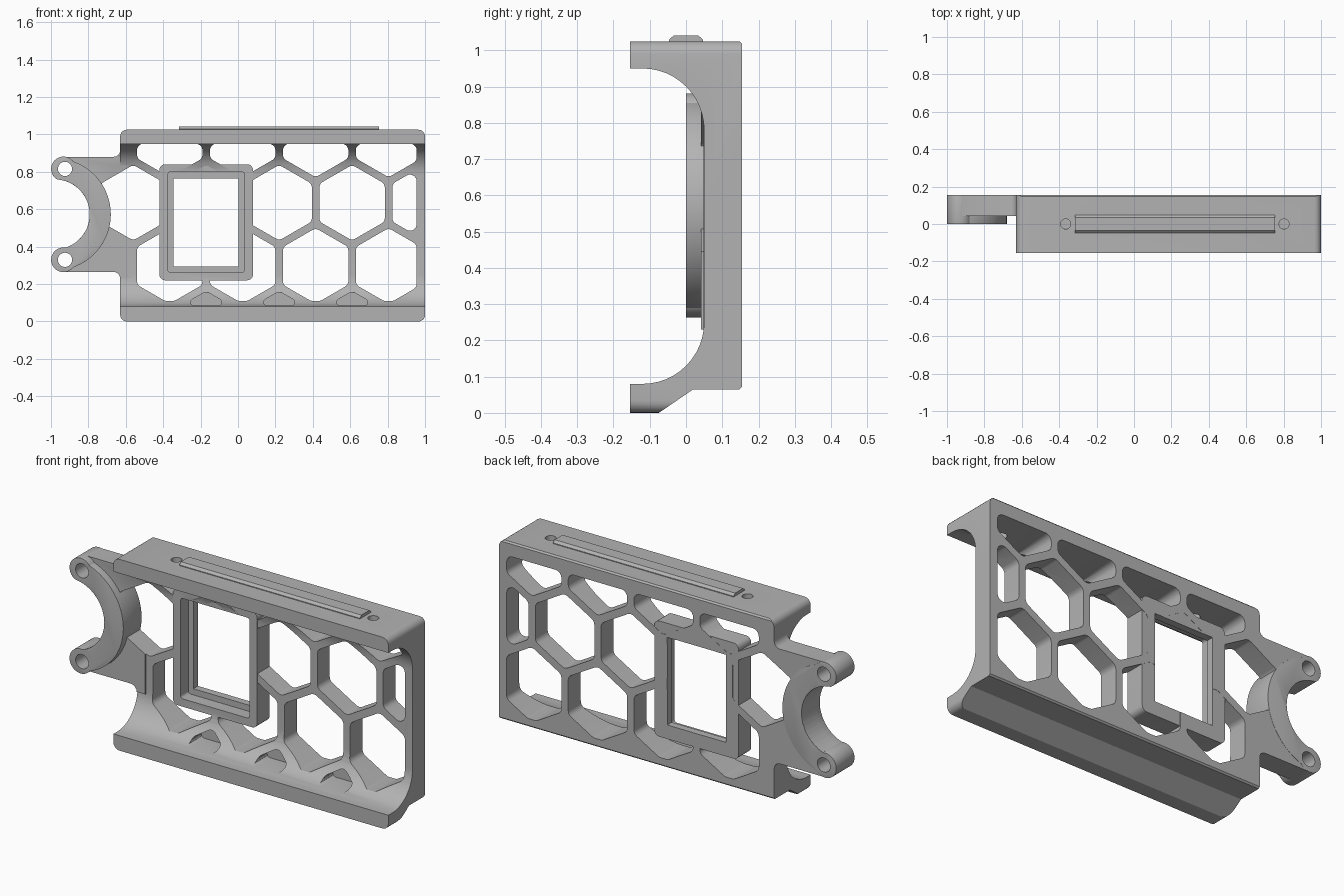
import bpy, bmesh, math
from mathutils import Vector

if "Cube" in bpy.data.objects:
    bpy.data.objects.remove(bpy.data.objects["Cube"])

grey = bpy.data.materials.new("plain_grey")
grey.use_nodes = True
colour = (0.45, 0.45, 0.45, 1)
grey.diffuse_color = colour
grey.node_tree.nodes["Principled BSDF"].inputs["Base Color"].default_value = colour


def rounded(points, r, steps=5):
    """Round every corner of a closed 2D outline."""
    out = []
    pts = [Vector(p) for p in points]
    for i, p in enumerate(pts):
        u, v = pts[i - 1] - p, pts[(i + 1) % len(pts)] - p
        half = u.angle(v) / 2
        d = min(r / math.tan(half), u.length * 0.45, v.length * 0.45)
        a, b = p + u.normalized() * d, p + v.normalized() * d
        for k in range(steps + 1):
            t = k / steps
            w = math.cos(half)
            q0, q1, q2 = (1 - t) ** 2, 2 * t * (1 - t) * math.sin(half), t * t
            out.append((a * q0 + p * q1 + b * q2) / (q0 + q1 + q2))
    return out


def box(x0, x1, z0, z1):
    return [(x0, z0), (x1, z0), (x1, z1), (x0, z1)]


def circle(x, z, r, n=48):
    return [(x + r * math.cos(2 * math.pi * i / n),
             z + r * math.sin(2 * math.pi * i / n)) for i in range(n)]


def clip(points, axis, limit, sign):
    """Cut a convex outline with a straight line."""
    out = []
    for i, b in enumerate(points):
        a = points[i - 1]
        da, db = (a[axis] - limit) * sign, (b[axis] - limit) * sign
        if da * db < 0:
            out.append(tuple(Vector(a).lerp(Vector(b), da / (da - db))))
        if db >= 0:
            out.append(tuple(b))
    return out


def prism(name, outlines, low, high, axis="y"):
    """Extrude outlines along an axis into one object."""
    place = {"x": lambda p, d: (d, p[0], p[1]),
             "y": lambda p, d: (p[0], d, p[1]),
             "z": lambda p, d: (p[0], p[1], d)}[axis]
    bm = bmesh.new()
    for outline in outlines:
        a = [bm.verts.new(place(p, low)) for p in outline]
        b = [bm.verts.new(place(p, high)) for p in outline]
        bm.faces.new(a)
        bm.faces.new(b[::-1])
        for i in range(len(a)):
            bm.faces.new((a[i - 1], b[i - 1], b[i], a[i]))
    bmesh.ops.recalc_face_normals(bm, faces=bm.faces)
    mesh = bpy.data.meshes.new(name)
    bm.to_mesh(mesh)
    bm.free()
    mesh.materials.append(grey)
    ob = bpy.data.objects.new(name, mesh)
    bpy.context.collection.objects.link(ob)
    return ob


def combine(target, tool, operation):
    mod = target.modifiers.new(operation, "BOOLEAN")
    mod.operation, mod.solver, mod.object = operation, "EXACT", tool
    bpy.context.view_layer.objects.active = target
    bpy.ops.object.modifier_apply(modifier=mod.name)
    bpy.data.objects.remove(tool)


def bevel(ob, width, segments):
    mod = ob.modifiers.new("edge", "BEVEL")
    mod.width, mod.segments, mod.limit_method = width, segments, "ANGLE"
    mod.angle_limit = math.radians(50)
    bpy.context.view_layer.objects.active = ob
    bpy.ops.object.modifier_apply(modifier=mod.name)


# Channel-shaped body with curved inner corners
LEFT, RIGHT, BACK, PLATE, TOP = -0.63, 1.0, 0.155, 0.05, 1.025
arc = [i * math.pi / 24 for i in range(13)]
profile = [(-BACK, 0), (-0.075, 0), (0.02, 0.065), (BACK - 0.008, 0.065),
           (BACK, 0.073), (BACK, TOP - 0.008), (BACK - 0.008, TOP),
           (-BACK, TOP), (-BACK, 0.95)]
profile += [(-0.12 + 0.17 * math.sin(t), 0.78 + 0.17 * math.cos(t)) for t in arc]
profile += [(-0.12 + 0.17 * math.cos(t), 0.25 - 0.17 * math.sin(t)) for t in arc]
profile += [(-BACK, 0.08)]
frame = prism("honeycomb_frame", [profile], LEFT, RIGHT, "x")
combine(frame, prism("corner_shape", [rounded(box(LEFT, RIGHT, 0, TOP), 0.035)],
                     -0.3, 0.3), "INTERSECT")

# Side plate that carries the clamp, with filleted junctions
LOW, HIGH, CZ = 0.265, 0.88, 0.5725
fillet = [(LEFT - 0.035 * (1 - math.sin(t)), 0.035 * (1 - math.cos(t))) for t in arc[::3]]
upper = [(x, HIGH + h) for x, h in fillet]
lower = [(x, LOW - h) for x, h in reversed(fillet)]
plate = [(-0.92, HIGH)] + upper + [(-0.58, HIGH + 0.035), (-0.58, LOW - 0.035)]
plate += lower + [(-0.92, LOW)]
combine(frame, prism("side_plate", [plate], PLATE - 0.008, BACK - 0.001), "UNION")

# Honeycomb openings, clipped to the border
PITCH, ROW, MID, R = 0.39, 0.338, 0.635, 0.202


def hexagon(x, z):
    return [(x + R * math.sin(k * math.pi / 3), z + R * math.cos(k * math.pi / 3))
            for k in range(6)]


def cell(x, z, floor):
    shape = hexagon(x, z)
    for axis, limit, sign in ((0, 0.955, -1), (1, 0.95, -1), (1, floor, 1)):
        shape = clip(shape, axis, limit, sign)
    return rounded(shape, 0.035)


cells = [cell(-0.56 + PITCH * i, MID, 0.11) for i in range(5)]
cells += [cell(-0.365 + PITCH * i, MID + s * ROW, 0.11)
          for i in range(4) for s in (-1, 1)]
combine(frame, prism("cells", cells, -0.3, 0.3), "DIFFERENCE")

# Shallow pits in the lower curve
pits = [cell(-0.17 + PITCH * i, MID - 2 * ROW, 0.084) for i in range(3)]
combine(frame, prism("pits", pits, -0.3, PLATE), "DIFFERENCE")

# Window surround with a recessed lip
combine(frame, prism("surround", [rounded(box(-0.42, 0.08, 0.22, 0.84), 0.03)],
                     PLATE - 0.002, BACK - 0.001), "UNION")
combine(frame, prism("recess", [rounded(box(-0.375, 0.035, 0.262, 0.8), 0.015)],
                     -0.3, 0.115), "DIFFERENCE")
combine(frame, prism("window", [box(-0.345, 0.003, 0.295, 0.765)], -0.3, 0.3),
        "DIFFERENCE")

# C-shaped clamp with two bored lobes
CX, INNER, OUTER, LOBE = -0.98, 0.187, 0.3, 0.065
start = math.radians(77)
sweep = [start * (1 - i / 16) for i in range(33)]
c_shape = [(CX + OUTER * math.cos(t), CZ + OUTER * math.sin(t)) for t in sweep]
c_shape += [(CX + INNER * math.cos(t), CZ + INNER * math.sin(t)) for t in sweep[::-1]]
clamp = prism("clamp", [c_shape], 0, BACK)
lobes = [(-0.925, CZ + 0.243), (-0.925, CZ - 0.243)]
for x, z in lobes:
    combine(clamp, prism("lobe", [circle(x - 0.008, z, LOBE + 0.001)], 0, BACK), "UNION")
bevel(clamp, 0.012, 3)
combine(frame, clamp, "UNION")
combine(frame, prism("clamp_gap", [circle(CX, CZ, INNER)], -0.3, 0.3), "DIFFERENCE")
combine(frame, prism("bores", [circle(x, z, 0.038, 32) for x, z in lobes], -0.3, 0.3),
        "DIFFERENCE")

# Screw holes in the top flange
combine(frame, prism("screws", [circle(x, 0, 0.027, 24) for x in (-0.365, 0.802)],
                     0.9, 1.1, "z"), "DIFFERENCE")

# Raised rail on top with chamfered long sides
rail_profile = [(-0.047, TOP - 0.005), (0.047, TOP - 0.005), (0.047, TOP + 0.004),
                (0.034, TOP + 0.016), (-0.034, TOP + 0.016), (-0.047, TOP + 0.004)]
rail = prism("top_rail", [rail_profile], -0.315, 0.755, "x")

for ob in (frame, rail):
    bpy.ops.object.select_all(action="DESELECT")
    ob.select_set(True)
    bpy.context.view_layer.objects.active = ob
    bpy.ops.object.shade_smooth_by_angle(angle=math.radians(30))
